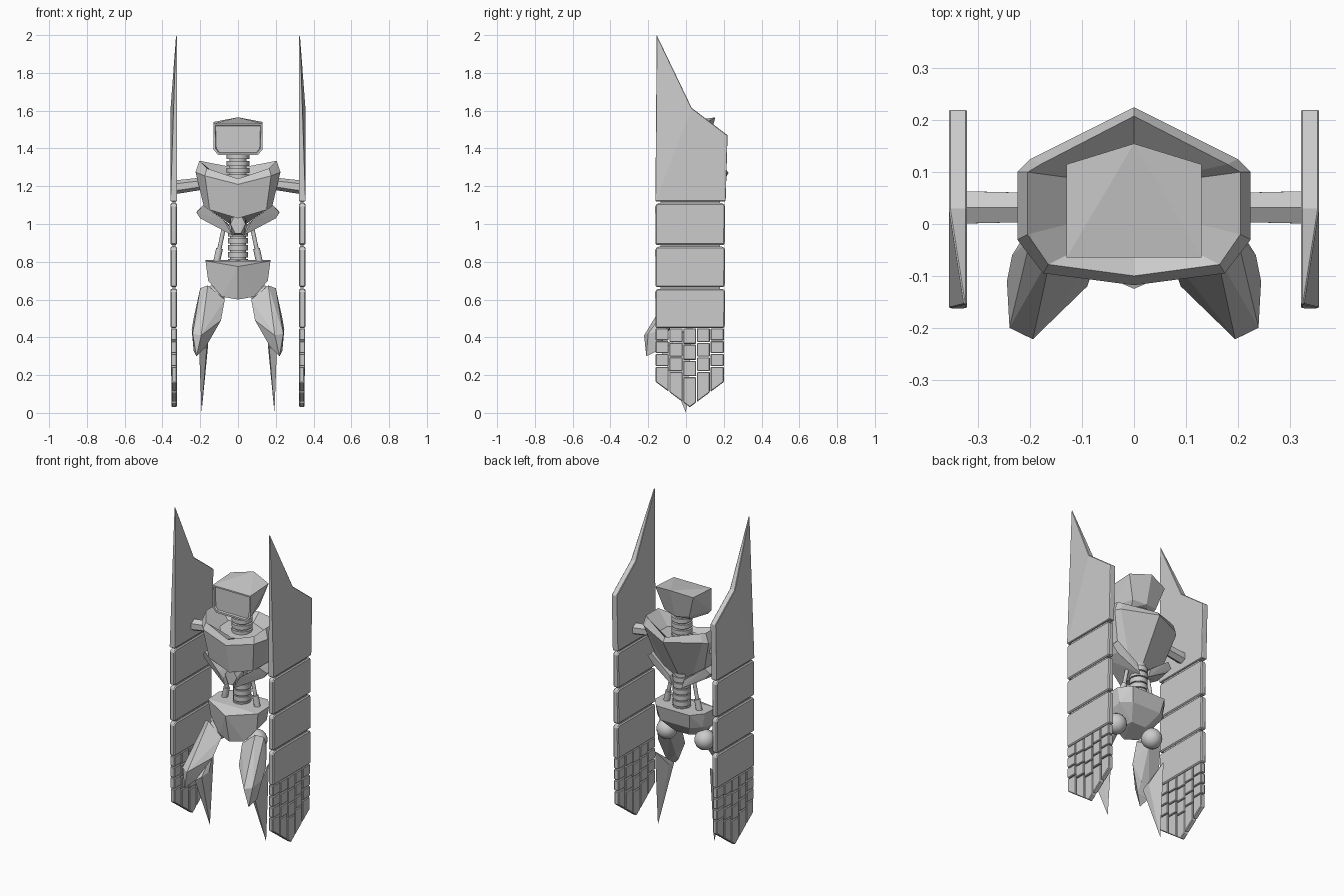
import bpy, bmesh, math
from mathutils import Vector

if "Cube" in bpy.data.objects:
    bpy.data.objects.remove(bpy.data.objects["Cube"])

GREY = (0.6, 0.6, 0.6, 1)
mat = bpy.data.materials.new("plain_grey")
mat.use_nodes = True
mat.diffuse_color = GREY
mat.node_tree.nodes["Principled BSDF"].inputs["Base Color"].default_value = GREY


def finish(name, bm, mirror=False, bevel=0, smooth=False):
    """Turn a bmesh into an object, optionally bevelled and mirrored across x."""
    bmesh.ops.recalc_face_normals(bm, faces=bm.faces)
    me = bpy.data.meshes.new(name)
    bm.to_mesh(me)
    bm.free()
    me.materials.append(mat)
    ob = bpy.data.objects.new(name, me)
    bpy.context.collection.objects.link(ob)
    if bevel:
        mod = ob.modifiers.new("bevel", 'BEVEL')
        mod.width, mod.segments = bevel, 1
    if mirror:
        ob.modifiers.new("mirror", 'MIRROR').use_mirror_merge = False
    if smooth:
        bpy.ops.object.select_all(action='DESELECT')
        ob.select_set(True)
        bpy.context.view_layer.objects.active = ob
        bpy.ops.object.shade_smooth_by_angle(angle=math.radians(35))
    return ob


def hull_mesh(pts, both=False):
    """Faceted convex solid around the points (and their mirror images)."""
    pts = list(pts) + ([(-x, y, z) for x, y, z in pts if x] if both else [])
    bm = bmesh.new()
    for p in pts:
        bm.verts.new(p)
    res = bmesh.ops.convex_hull(bm, input=bm.verts)
    junk = [v for v in res["geom_interior"] if isinstance(v, bmesh.types.BMVert)]
    bmesh.ops.delete(bm, geom=junk, context='VERTS')
    bmesh.ops.dissolve_limit(bm, angle_limit=0.02, verts=bm.verts, edges=bm.edges)
    bmesh.ops.recalc_face_normals(bm, faces=bm.faces)
    return bm


def loft(name, half_rings):
    """Symmetric solid through rings given from front centre to back centre."""
    bm = bmesh.new()
    rings = []
    for half in half_rings:
        full = half + [(-x, y, z) for x, y, z in half[-2:0:-1]]
        rings.append([bm.verts.new(p) for p in full])
    n = len(rings[0])
    for a, b in zip(rings, rings[1:]):
        for i in range(n):
            j = (i + 1) % n
            bm.faces.new((a[i], a[j], b[j], b[i]))
    bm.faces.new(rings[0])
    bm.faces.new(rings[-1])
    return finish(name, bm)


def rod(name, a, b, r1, r2=None, sides=12, mirror=False):
    """Tapered cylinder from a to b."""
    a, b = Vector(a), Vector(b)
    bm = bmesh.new()
    bmesh.ops.create_cone(bm, cap_ends=True, segments=sides, radius1=r1,
                          radius2=r2 or r1, depth=(b - a).length)
    m = (b - a).to_track_quat('Z', 'Y').to_matrix().to_4x4()
    m.translation = (a + b) / 2
    bm.transform(m)
    return finish(name, bm, mirror, smooth=sides > 8)


def panel(name, outline, x0=0.322, x1=0.357, bevel=0.006, tip=None):
    """Mirrored plate with a y-z outline; tip thins the part above that height."""
    bm = bmesh.new()
    inner = [bm.verts.new((x0, y, z)) for y, z in outline]
    outer = [bm.verts.new((x1, y, z)) for y, z in outline]
    n = len(outline)
    bm.faces.new(inner)
    bm.faces.new(outer)
    for i in range(n):
        j = (i + 1) % n
        bm.faces.new((inner[i], inner[j], outer[j], outer[i]))
    if tip:
        for v in outer:
            if v.co.z > tip:
                v.co.x = x0 + 0.006
        bmesh.ops.triangulate(bm, faces=[f for f in bm.faces if len(f.verts) > 4])
    return finish(name, bm, True, bevel)


# Head with sunken face plate
bm = hull_mesh([(.13, -.065, 1.53), (.13, -.065, 1.395), (.105, -.065, 1.365),
                (.13, .115, 1.54), (0, .155, 1.565), (0, -.065, 1.53),
                (.085, .09, 1.40), (0, .11, 1.39), (.07, .06, 1.37)], True)
face = [f for f in bm.faces if f.normal.y < -0.95]
bmesh.ops.inset_region(bm, faces=face, thickness=0.012, depth=0)
bmesh.ops.inset_region(bm, faces=face, thickness=0.004, depth=-0.012)
finish("head", bm)

# Ribbed neck and spine
rod("neck_core", (0, .04, 1.2), (0, .04, 1.39), .046)
for i in range(4):
    z = 1.235 + i * .036
    rod("neck_ring", (0, .04, z), (0, .04, z + .026), .06)
rod("spine_core", (0, .04, .76), (0, .04, 1.02), .043)
for i in range(6):
    z = .785 + i * .037
    rod("spine_ring", (0, .04, z), (0, .04, z + .03), .052)

# Chest: lower edge, rim, shoulder tops and sunken collar
loft("chest", [
    [(0, -.085, 1.03), (.15, -.07, 1.075), (.18, -.01, 1.09),
     (.17, .06, 1.09), (.10, .07, 1.04), (0, .05, .97)],
    [(0, -.118, 1.21), (.175, -.095, 1.255), (.225, -.03, 1.275),
     (.225, .10, 1.275), (.20, .125, 1.28), (0, .225, 1.27)],
    [(0, -.10, 1.24), (.165, -.078, 1.295), (.205, -.02, 1.335),
     (.205, .10, 1.335), (.18, .115, 1.33), (0, .208, 1.295)],
    [(0, -.05, 1.23), (.09, -.04, 1.24), (.125, 0, 1.25),
     (.13, .09, 1.25), (.11, .10, 1.25), (0, .15, 1.25)]])

# Rib guards sweeping down to the waist
finish("rib_guard", hull_mesh([
    (.22, -.03, 1.06), (.215, .07, 1.07), (.185, -.06, 1.10), (.185, .08, 1.10),
    (.20, -.03, 1.03), (.03, -.085, .94), (.045, -.085, .985), (.075, -.09, 1.02),
    (.03, .09, .94), (.05, .09, 1.0), (.18, .07, 1.03)]), True)
finish("belly_plate", hull_mesh([
    (.02, -.075, 1.04), (.04, -.07, 1.0), (.015, -.075, .95), (.03, 0, .94),
    (.04, 0, 1.03)], True))

# Waist pistons
rod("piston_rod", (.075, .03, .98), (.115, .03, .79), .011, mirror=True)
rod("piston_sleeve", (.098, .03, .87), (.115, .03, .79), .018, mirror=True)

# Pelvis
finish("pelvis", hull_mesh([
    (0, -.125, .775), (.172, -.05, .805), (.172, .06, .81), (.115, .13, .81),
    (0, -.11, .75), (.158, -.04, .70), (.155, .06, .72), (.10, .11, .72),
    (.085, -.06, .615), (0, -.085, .60), (.05, .04, .64)], True))

# Legs: hip ball, angular thigh with kneecap, blade shin
bm = bmesh.new()
bmesh.ops.create_uvsphere(bm, u_segments=20, v_segments=12, radius=.06)
bmesh.ops.translate(bm, verts=bm.verts, vec=(.13, 0, .615))
finish("hip_ball", bm, True, smooth=True)
finish("thigh", hull_mesh([
    (.16, -.06, .675), (.20, -.03, .66), (.07, -.06, .60), (.12, -.01, .58),
    (.20, -.005, .60), (.09, -.12, .49), (.235, -.06, .50), (.245, -.11, .44),
    (.24, -.20, .42), (.195, -.222, .41), (.17, -.17, .35), (.155, -.12, .40),
    (.22, -.21, .30), (.235, -.15, .33)]), True)
finish("shin", hull_mesh([
    (.188, .035, .47), (.158, -.06, .36), (.20, -.05, .37), (.165, -.12, .35),
    (.205, -.13, .32), (.193, 0, 0)]), True)

# Arms
rod("arm", (.18, .032, 1.215), (.33, .032, 1.195), .032, .036, 6, True)

# Shield plates
panel("upper_shield", [(-.155, 2.0), (.03, 1.615), (.22, 1.47), (.21, 1.12),
                       (-.162, 1.12)], bevel=0.003, tip=1.9)
for top, bottom in ((1.11, .89), (.88, .667), (.657, .45)):
    panel("shield_plate", [(-.163, top - .012), (-.15, top), (.195, top),
                           (.207, top - .012), (.205, bottom), (-.162, bottom)])
    panel("shield_hinge", [(-.135, top - .02), (.18, top - .02),
                           (.18, top + .025), (-.135, top + .025)], .33, .348, 0)

# Segmented fingers ending in a pointed lower edge
def tip_height(y):
    return .03 + .135 * abs(y - .02) / .182

edges = [-.163, -.09, -.016, .056, .128, .203]
for col in range(5):
    y0, y1 = edges[col] + .002, edges[col + 1] - .002
    step = .068 + .009 * (2 - abs(col - 2))
    for row in range(4):
        top = .448 - row * step
        low = top - step + .004
        bottom = [(y1, low), (y0, low)]
        x1 = .355
        if row == 3:
            bottom = [(y1, tip_height(y1)), (y0, tip_height(y0))]
            if col == 2:
                bottom.insert(1, (.02, .03))
            x1 = .352
        panel("finger_segment", [(y0, top), (y1, top)] + bottom, .324, x1, .004)
